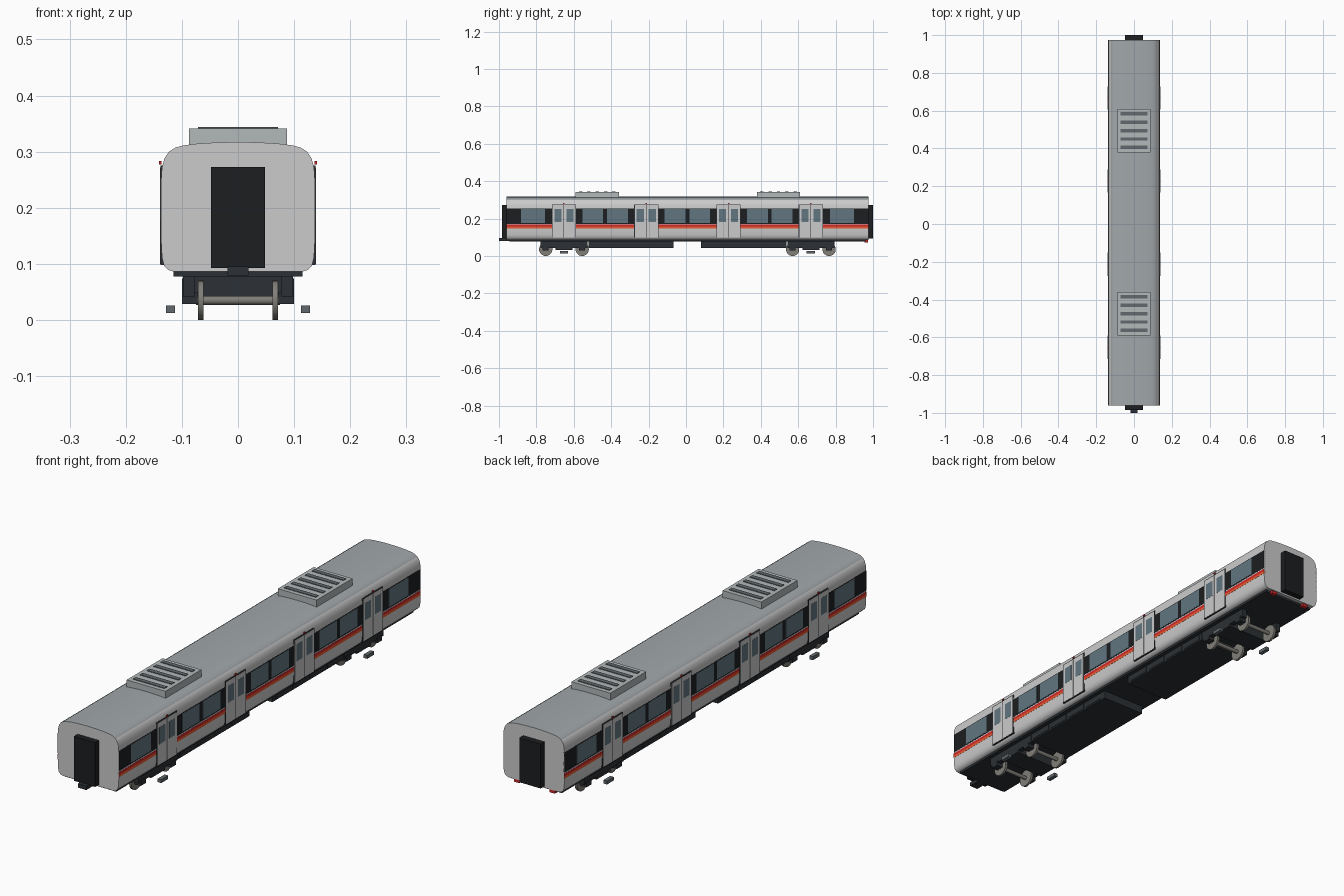
import bpy, bmesh, math

if "Cube" in bpy.data.objects:
    bpy.data.objects.remove(bpy.data.objects["Cube"])

CY = 0.0075                       # middle of the car body along y
BODY = (-0.96, 0.975)


def mat(name, r, g, b):
    m = bpy.data.materials.new(name)
    m.diffuse_color = (r, g, b, 1)
    m.use_nodes = True
    m.node_tree.nodes["Principled BSDF"].inputs["Base Color"].default_value = m.diffuse_color
    return m


SILVER = mat("silver", 0.62, 0.64, 0.65)
ROOF = mat("roof_grey", 0.36, 0.39, 0.41)
UNIT = mat("unit_grey", 0.45, 0.48, 0.49)
SLAT = mat("slat_grey", 0.12, 0.14, 0.15)
BLACK = mat("black", 0.012, 0.013, 0.015)
DARK = mat("dark_grey", 0.025, 0.03, 0.035)
GLASS = mat("glass", 0.12, 0.18, 0.22)
RED = mat("red", 0.65, 0.02, 0.02)
ORANGE = mat("orange_red", 0.8, 0.1, 0.03)
STEEL = mat("steel", 0.22, 0.21, 0.19)


def finish(name, bm, *mats):
    bmesh.ops.recalc_face_normals(bm, faces=bm.faces)
    me = bpy.data.meshes.new(name)
    bm.to_mesh(me)
    bm.free()
    ob = bpy.data.objects.new(name, me)
    for m in mats:
        me.materials.append(m)
    bpy.context.collection.objects.link(ob)
    return ob


def smooth(ob):
    bpy.ops.object.select_all(action='DESELECT')
    ob.select_set(True)
    bpy.context.view_layer.objects.active = ob
    bpy.ops.object.shade_smooth_by_angle(angle=math.radians(35))


def box(name, x, y, z, m):
    """Box from (min, max) ranges."""
    bm = bmesh.new()
    bmesh.ops.create_cube(bm, size=1)
    for v in bm.verts:
        v.co = [r[0] if c < 0 else r[1] for c, r in zip(v.co, (x, y, z))]
    return finish(name, bm, m)


def pair(name, x, y, z, m):
    """Same box on the right and left side."""
    box(name + "_right", x, y, z, m)
    box(name + "_left", (-x[1], -x[0]), y, z, m)


def around(c, h):
    return (c - h, c + h)


def cylinder(name, x, y, z, r, w, m, n=32):
    bm = bmesh.new()
    bmesh.ops.create_cone(bm, cap_ends=True, segments=n, radius1=r, radius2=r, depth=w)
    for v in bm.verts:
        v.co = (v.co.z + x, v.co.x + y, v.co.y + z)
    ob = finish(name, bm, m)
    smooth(ob)
    return ob


# Body shell: rounded cross-section extruded along y, darker roof faces
half = [(0.114, 0.086), (0.124, 0.089), (0.132, 0.097), (0.1355, 0.112), (0.137, 0.14),
        (0.137, 0.25), (0.1355, 0.272), (0.131, 0.288), (0.123, 0.300), (0.112, 0.307),
        (0.098, 0.311), (0.07, 0.3145), (0.035, 0.3165)]
section = half + [(0, 0.317)] + [(-x, z) for x, z in reversed(half)]
bm = bmesh.new()
face = bm.faces.new([bm.verts.new((x, BODY[0], z)) for x, z in section])
ext = bmesh.ops.extrude_face_region(bm, geom=[face], use_keep_orig=True)
for g in ext["geom"]:
    if isinstance(g, bmesh.types.BMVert):
        g.co.y = BODY[1]
for f in bm.faces:
    if len(f.verts) == 4 and f.calc_center_median().z > 0.303:
        f.material_index = 1
smooth(finish("body_shell", bm, SILVER, ROOF))

# Window band and coloured stripes
pair("window_band", (0.130, 0.1375), BODY, (0.172, 0.253), BLACK)
pair("red_stripe", (0.130, 0.1376), BODY, (0.157, 0.167), RED)
pair("orange_stripe", (0.130, 0.1376), BODY, (0.147, 0.157), ORANGE)

# Windows: two per bay between doors, one at each end
for i, c in enumerate((-0.44, 0, 0.44)):
    for s in (-1, 1):
        pair(f"window_{i}_{s}", (0.132, 0.138), around(CY + c + s * 0.066, 0.056),
             (0.177, 0.250), GLASS)
for s in (-1, 1):
    pair(f"end_window_{s}", (0.132, 0.138), around(CY + s * 0.826, 0.064),
         (0.177, 0.250), GLASS)

# Double doors with frame, leaves, glass and a lamp above
for i, c in enumerate((-0.66, -0.22, 0.22, 0.66)):
    y = CY + c
    pair(f"door_frame_{i}", (0.128, 0.1382), around(y, 0.065), (0.098, 0.275), DARK)
    for s in (-1, 1):
        pair(f"door_leaf_{i}_{s}", (0.128, 0.1390), around(y + s * 0.0315, 0.0300),
             (0.100, 0.272), SILVER)
        pair(f"door_glass_{i}_{s}", (0.130, 0.1394), around(y + s * 0.032, 0.019),
             (0.183, 0.252), GLASS)
    pair(f"door_lamp_{i}", (0.1365, 0.1405), around(y, 0.004), (0.277, 0.283), RED)

# Gangways, coupler and tail lamps
box("front_gangway", (-0.048, 0.048), (-0.984, -0.95), (0.093, 0.273), BLACK)
box("rear_gangway", (-0.048, 0.048), (0.965, 1.0), (0.093, 0.273), BLACK)
box("front_coupler", (-0.019, 0.019), (-1.0, -0.93), (0.079, 0.095), DARK)
pair("tail_lamp", (0.068, 0.092), (0.955, 0.972), (0.073, 0.085), RED)

# Roof cooling units with slats
for n, c in (("front", -0.4745), ("rear", 0.4945)):
    box(f"{n}_roof_unit", (-0.087, 0.087), around(c, 0.115), (0.305, 0.341), UNIT)
    for k in range(5):
        box(f"{n}_roof_slat_{k}", (-0.071, 0.071), around(c + (k - 2) * 0.0445, 0.009),
            (0.338, 0.3435), SLAT)

# Underframe and equipment boxes
box("underframe", (-0.115, 0.115), (-0.945, 0.96), (0.077, 0.087), DARK)
for n, s in (("front", -1), ("rear", 1)):
    ys = sorted((CY + s * 0.073, CY + s * 0.53))
    box(f"{n}_equipment_box", (-0.098, 0.098), ys, (0.044, 0.078), DARK)
    for k in range(4):
        pair(f"{n}_equipment_panel_{k}", (0.09, 0.1),
             around(CY + s * (0.14 + k * 0.11), 0.048), (0.050, 0.074), DARK)

    # Bogie: side frames, crossbeam, wheelsets and pickup shoes
    b = CY + s * 0.66
    pair(f"{n}_bogie_side", (0.077, 0.098), around(b, 0.126), (0.042, 0.077), DARK)
    box(f"{n}_bogie_crossbeam", (-0.098, 0.098), around(b, 0.045), (0.033, 0.078), DARK)
    for a in (-1, 1):
        y = b + a * 0.0975
        cylinder(f"{n}_axle_{a}", 0, y, 0.035, 0.008, 0.15, STEEL, 16)
        for sx in (-1, 1):
            cylinder(f"{n}_wheel_{a}_{sx}", sx * 0.0665, y, 0.035, 0.035, 0.009, STEEL)
            cylinder(f"{n}_flange_{a}_{sx}", sx * 0.0625, y, 0.0355, 0.0355, 0.002, STEEL)
        pair(f"{n}_axle_box_{a}", (0.072, 0.100), around(y, 0.016), (0.028, 0.050), DARK)
    pair(f"{n}_pickup_shoe", (0.112, 0.128), around(b, 0.022), (0.012, 0.026), SLAT)
